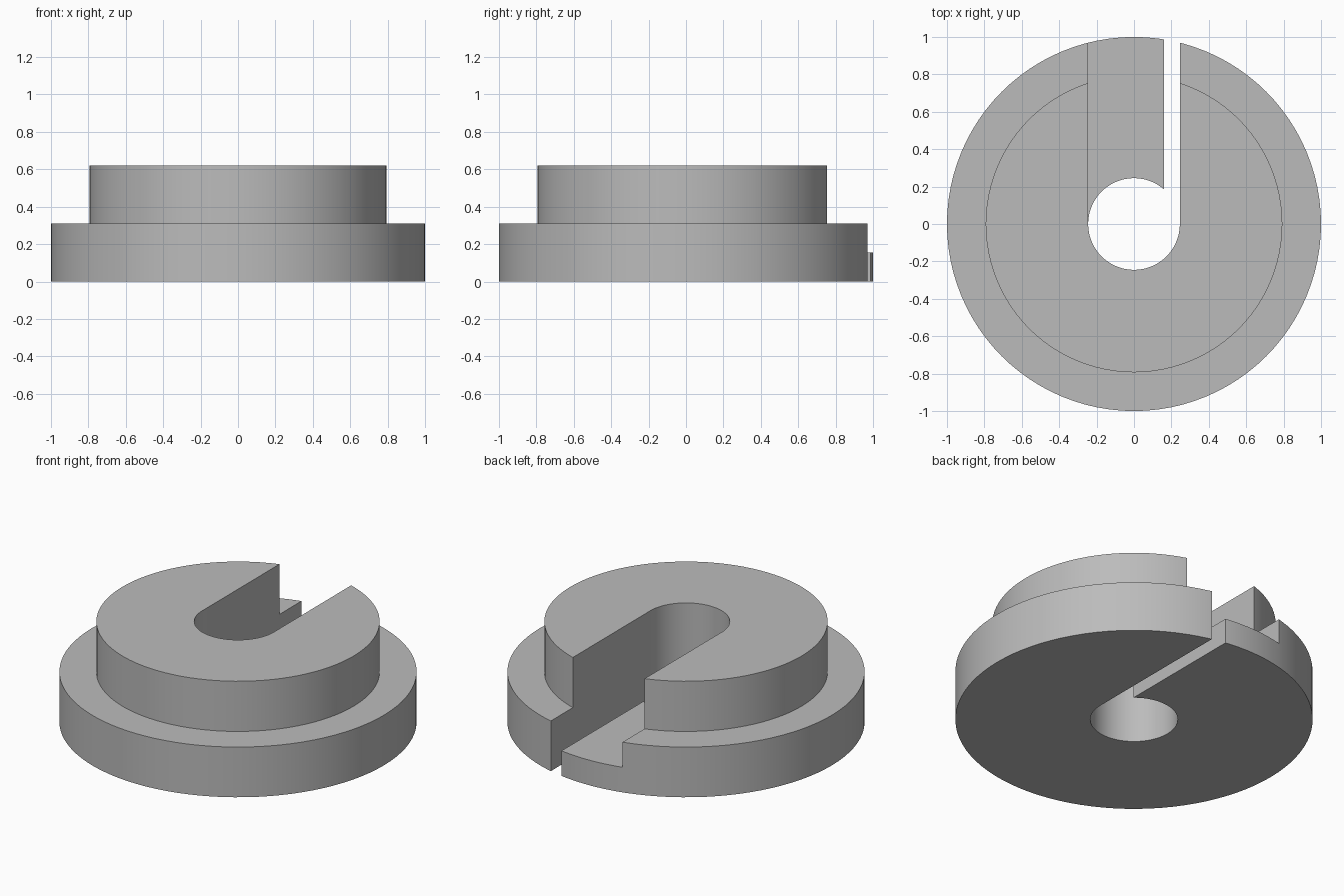
import bpy, bmesh
from math import sin, cos, asin, pi, radians

cube = bpy.data.objects.get("Cube")
if cube:
    bpy.data.objects.remove(cube, do_unlink=True)

OUTER, HUB, BORE = 1.0, 0.793, 0.245
STEP, TOP, LEDGE = 0.31, 0.62, 0.155
SLIT = 0.16          # left wall of the narrow through slit
SEGMENTS = 96

grey = bpy.data.materials.new("grey")
grey.use_nodes = True
colour = (0.5, 0.5, 0.5, 1)
grey.diffuse_color = colour
grey.node_tree.nodes["Principled BSDF"].inputs["Base Color"].default_value = colour


def circle(radius):
    return [(radius * cos(2 * pi * i / SEGMENTS), radius * sin(2 * pi * i / SEGMENTS))
            for i in range(SEGMENTS)]


def make(name, build):
    bm = bmesh.new()
    build(bm)
    bmesh.ops.recalc_face_normals(bm, faces=bm.faces)
    mesh = bpy.data.meshes.new(name)
    bm.to_mesh(mesh)
    bm.free()
    mesh.materials.append(grey)
    obj = bpy.data.objects.new(name, mesh)
    bpy.context.collection.objects.link(obj)
    return obj


def prism(outline, low, high):
    def build(bm):
        rings = [[bm.verts.new((x, y, z)) for x, y in outline] for z in (low, high)]
        for ring in rings:
            bm.faces.new(ring)
        for i in range(len(outline)):
            bm.faces.new((rings[0][i - 1], rings[0][i], rings[1][i], rings[1][i - 1]))
    return build


# Stepped round body
def stepped_body(bm):
    levels = [(OUTER, 0), (OUTER, STEP), (HUB, STEP), (HUB, TOP)]
    rings = [[bm.verts.new((x, y, z)) for x, y in circle(r)] for r, z in levels]
    for a, b in zip(rings, rings[1:]):
        for i in range(SEGMENTS):
            bm.faces.new((a[i - 1], a[i], b[i], b[i - 1]))
    bm.faces.new(rings[0])
    bm.faces.new(rings[-1])


body = make("slotted_stepped_disc", stepped_body)

# Bore joined to the narrow slit that runs out to the back
start = asin((BORE ** 2 - SLIT ** 2) ** 0.5 / BORE)
arc = [start + (2 * pi - start) * i / SEGMENTS for i in range(SEGMENTS + 1)]
keyhole = [(BORE * cos(a), BORE * sin(a)) for a in arc] + [(BORE, 1.2), (SLIT, 1.2)]
bore_cutter = make("bore_and_slit_cutter", prism(keyhole, -0.2, 1))

# Wide slot above the ledge
left, right = -BORE + 0.0002, 0.2
slot = [(left, 0), (right, 0), (right, 1.3), (left, 1.3)]
slot_cutter = make("wide_slot_cutter", prism(slot, LEDGE, 0.9))

for cutter in (bore_cutter, slot_cutter):
    cutter.hide_render = True
    cutter.hide_set(True)
    cut = body.modifiers.new(cutter.name, "BOOLEAN")
    cut.operation = "DIFFERENCE"
    cut.solver = "EXACT"
    cut.object = cutter

# Bake the cuts, then shade the round walls smooth
bpy.ops.object.select_all(action="DESELECT")
bpy.context.view_layer.objects.active = body
body.select_set(True)
for modifier in list(body.modifiers):
    bpy.ops.object.modifier_apply(modifier=modifier.name)
for cutter in (bore_cutter, slot_cutter):
    bpy.data.objects.remove(cutter, do_unlink=True)
bpy.ops.object.shade_smooth_by_angle(angle=radians(30))
